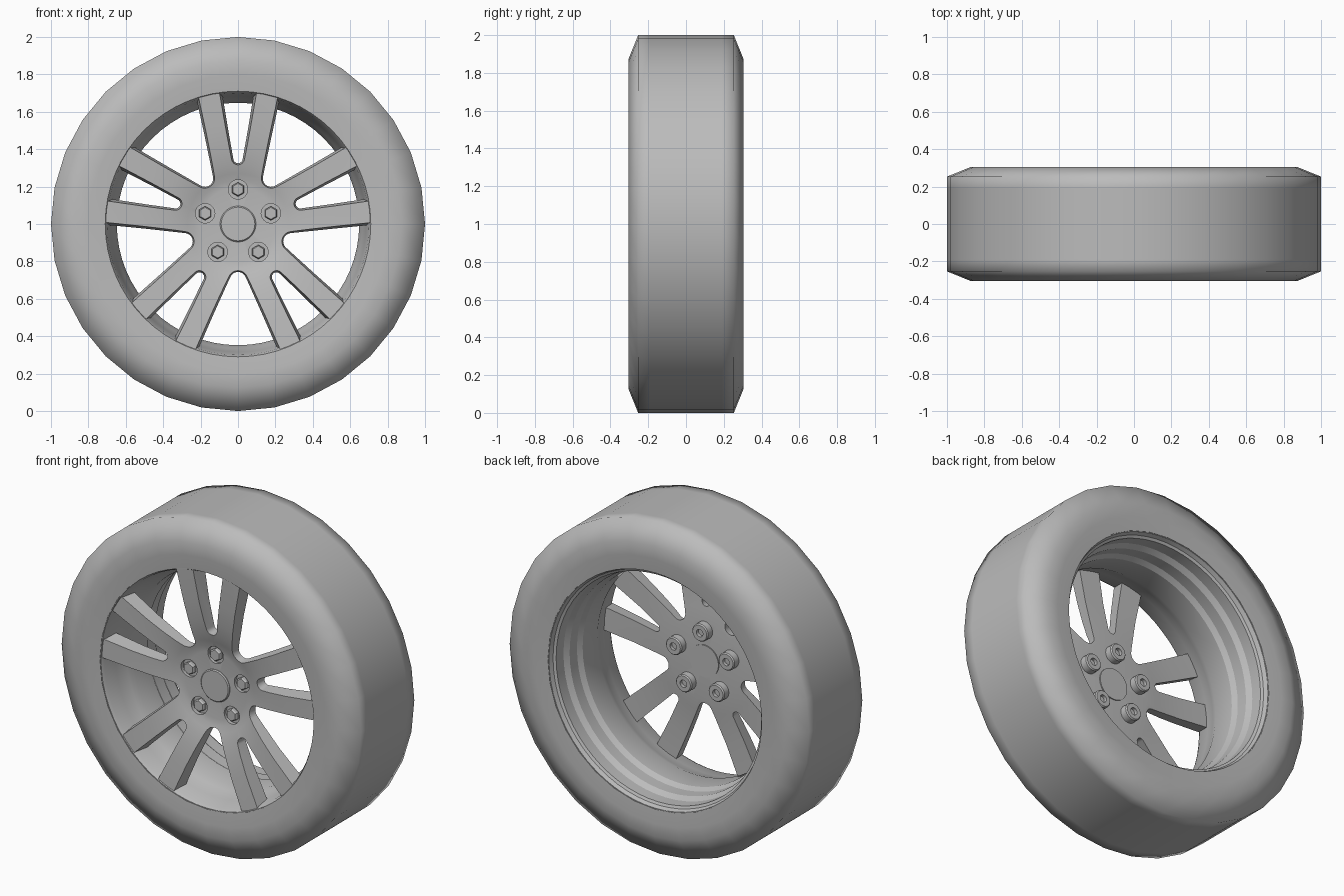
import bpy, bmesh, math
from mathutils import Matrix, Vector

if "Cube" in bpy.data.objects:
    bpy.data.objects.remove(bpy.data.objects["Cube"])

grey = bpy.data.materials.new("plain_grey")
grey.use_nodes = True
grey.diffuse_color = (0.5, 0.5, 0.5, 1)
grey.node_tree.nodes["Principled BSDF"].inputs["Base Color"].default_value = grey.diffuse_color

PAIRS = 5
STEP = math.tau / PAIRS
CENTRE = Matrix.Translation((0, 0, 1))


def finish(name, bm, angle=None):
    """Turn a bmesh into a named object, lifted to the wheel centre."""
    bmesh.ops.recalc_face_normals(bm, faces=bm.faces)
    bm.transform(CENTRE)
    mesh = bpy.data.meshes.new(name)
    bm.to_mesh(mesh)
    bm.free()
    mesh.materials.append(grey)
    obj = bpy.data.objects.new(name, mesh)
    bpy.context.collection.objects.link(obj)
    if angle:
        smooth(obj, angle)
    return obj


def smooth(obj, angle):
    bpy.ops.object.select_all(action="DESELECT")
    obj.select_set(True)
    bpy.context.view_layer.objects.active = obj
    bpy.ops.object.shade_smooth_by_angle(angle=math.radians(angle))


def lathe(bm, profile, segments, closed=False, at=(0, 0, 0)):
    """Revolve (radius, y) points round the y axis."""
    rings = []
    for r, y in profile:
        if r == 0:
            rings.append([bm.verts.new(Vector((0, y, 0)) + Vector(at))] * segments)
        else:
            rings.append([bm.verts.new(Vector((r * math.sin(a), y, r * math.cos(a))) + Vector(at))
                          for a in (math.tau * i / segments for i in range(segments))])
    pairs = list(zip(rings, rings[1:]))
    if closed:
        pairs.append((rings[-1], rings[0]))
    for one, two in pairs:
        for i in range(segments):
            j = (i + 1) % segments
            bm.faces.new(dict.fromkeys((one[i], one[j], two[j], two[i])))


def slot(bm, angle, centre, radius, top):
    """Tapered cutter with a round foot, opening outwards along its angle."""
    lean = math.atan((top - radius) / (0.8 - centre))
    turn = Matrix.Rotation(angle, 3, "Y")
    rings = []
    for y, grow in ((-0.4, 0.02), (-0.1, -0.027)):
        r, t = radius + grow, top + grow
        pts = [(-t, 0.8)]
        for i in range(13):
            a = math.pi + lean + (math.pi - 2 * lean) * i / 12
            pts.append((r * math.cos(a), centre + r * math.sin(a)))
        pts.append((t, 0.8))
        rings.append([bm.verts.new(turn @ Vector((u, y, w))) for u, w in pts])
    front, back = rings
    bm.faces.new(front)
    bm.faces.new(back)
    for i in range(len(front)):
        j = (i + 1) % len(front)
        bm.faces.new((front[i], front[j], back[j], back[i]))


def lug_spot(k):
    a = k * STEP
    return (0.185 * math.sin(a), 0, 0.185 * math.cos(a))


# Tire with bevelled shoulders
half = [(0.715, 0.296), (0.8, 0.303), (0.875, 0.304), (1, 0.253), (1, 0.19)]
bm = bmesh.new()
lathe(bm, [(r, -y) for r, y in half] + half[::-1], 32, closed=True)
finish("tire", bm, 80)

# Stepped rim barrel
bm = bmesh.new()
lathe(bm, [(0.72, -0.293), (0.71, -0.293), (0.7, -0.275), (0.685, -0.19), (0.665, -0.12),
           (0.648, -0.08), (0.648, 0.06), (0.665, 0.09), (0.665, 0.16), (0.685, 0.19),
           (0.685, 0.26), (0.7, 0.268), (0.71, 0.293), (0.72, 0.293)], 64, closed=True)
finish("rim_barrel", bm, 25)

# Dished disc that becomes the hub and spokes
bm = bmesh.new()
lathe(bm, [(0, -0.213), (0.2, -0.213), (0.235, -0.219), (0.27, -0.231), (0.32, -0.246),
           (0.4, -0.262), (0.52, -0.277), (0.712, -0.288), (0.712, -0.2),
           (0.5, -0.2), (0.32, -0.187), (0.24, -0.178), (0, -0.178)], 80)
spokes = finish("hub_and_spokes", bm)

# Cutters: narrow slots inside each spoke pair, wide gaps between pairs, lug bores
bm = bmesh.new()
for k in range(PAIRS):
    slot(bm, k * STEP, 0.35, 0.038, 0.113)
    slot(bm, (k + 0.5) * STEP, 0.3, 0.058, 0.28)
    lathe(bm, [(0, -0.3), (0.052, -0.3), (0.052, -0.1), (0, -0.1)], 24, at=lug_spot(k))
cutter = finish("spoke_cutter", bm)
cutter.hide_render = True
cut = spokes.modifiers.new("Slots", "BOOLEAN")
cut.operation = "DIFFERENCE"
cut.solver = "EXACT"
cut.object = cutter
bpy.context.view_layer.objects.active = spokes
bpy.ops.object.modifier_apply(modifier="Slots")
bpy.data.objects.remove(cutter)
smooth(spokes, 30)

# Centre cap
bm = bmesh.new()
lathe(bm, [(0, -0.222), (0.09, -0.222), (0.096, -0.216), (0.096, -0.172), (0, -0.172)], 40)
finish("centre_cap", bm, 30)

# Lug sleeves behind the hub and hexagonal nuts in front
for k in range(PAIRS):
    bm = bmesh.new()
    lathe(bm, [(0, -0.195), (0.053, -0.195), (0.053, -0.137), (0.047, -0.13),
               (0.022, -0.13), (0.022, -0.15), (0, -0.15)], 24, at=lug_spot(k))
    finish(f"lug_sleeve_{k + 1}", bm, 30)
    bm = bmesh.new()
    lathe(bm, [(0, -0.222), (0.032, -0.222), (0.038, -0.214), (0.038, -0.19), (0, -0.19)],
          6, at=lug_spot(k))
    finish(f"lug_nut_{k + 1}", bm)
